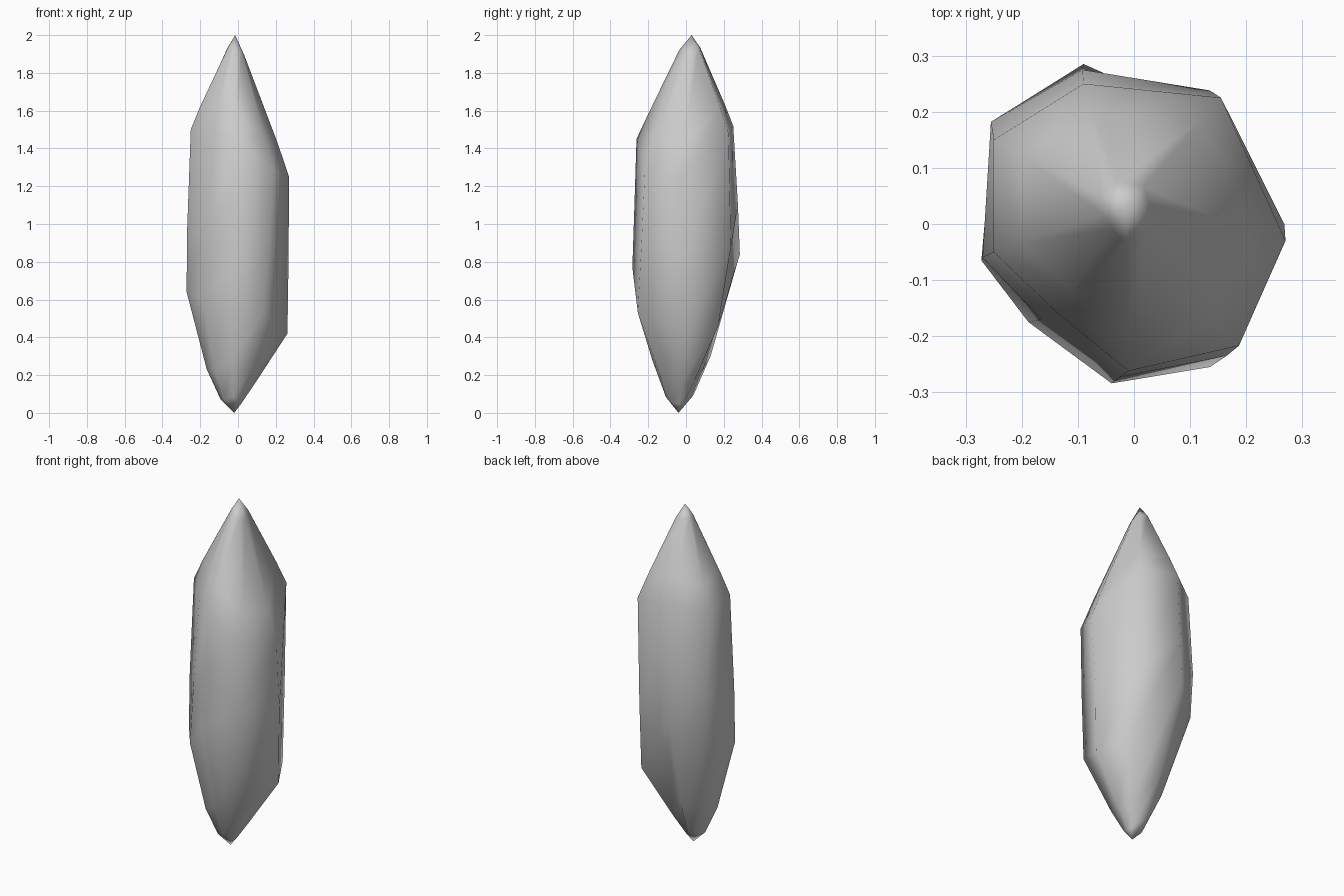
import bpy, bmesh
from mathutils import Vector

if "Cube" in bpy.data.objects:
    bpy.data.objects.remove(bpy.data.objects["Cube"])

# Each column edge: upper shoulder, middle, lower shoulder, bulges near top and low tips
columns = [
    ((-0.09, 0.25, 1.52), (-0.092, 0.275, 1.1), (-0.09, 0.285, 0.84), 0.016, 0.055),
    ((0.155, 0.225, 1.48), (0.135, 0.238, 0.88), (0.17, 0.17, 0.46), 0.014, 0.01),
    ((0.27, -0.03, 1.25), (0.268, 0.0, 0.85), (0.262, 0.0, 0.42), 0.008, 0.005),
    ((0.187, -0.217, 1.29), (0.165, -0.235, 0.9), (0.135, -0.255, 0.53), 0.012, 0.02),
    ((-0.01, -0.262, 1.45), (-0.025, -0.273, 1.1), (-0.04, -0.284, 0.77), 0.024, 0.05),
    ((-0.135, -0.16, 1.49), (-0.165, -0.17, 1.0), (-0.188, -0.175, 0.6), 0.015, 0.055),
    ((-0.25, -0.05, 1.5), (-0.27, -0.06, 0.95), (-0.272, -0.065, 0.64), 0.008, 0.055),
    ((-0.25, 0.15, 1.48), (-0.255, 0.182, 1.0), (-0.252, 0.165, 0.74), 0.012, 0.045),
]
top_tip = Vector((-0.015, 0.03, 2.0))
low_tip = Vector((-0.02, -0.04, 0.0))


def toward(tip, shoulder, t, bulge):
    """Point part-way from the tip to a shoulder, pushed outward."""
    d = shoulder - tip
    out = Vector((d.x, d.y, 0)).normalized()
    return tip + d * t + out * bulge


# Rings from the upper point down to the lower point
rings = []
for up, mid, low, tb, lb in columns:
    up, mid, low = Vector(up), Vector(mid), Vector(low)
    rings.append([toward(top_tip, up, 0.14, tb), toward(top_tip, up, 0.76, 0.008),
                  up, mid, low,
                  toward(low_tip, low, 0.36, lb), toward(low_tip, low, 0.11, lb * 0.8)])

bm = bmesh.new()
loops = [[bm.verts.new(p) for p in ring] for ring in zip(*rings)]
a, z = bm.verts.new(top_tip), bm.verts.new(low_tip)
n = len(columns)
for i in range(n):
    j = (i + 1) % n
    bm.faces.new((a, loops[0][i], loops[0][j]))
    bm.faces.new((z, loops[-1][j], loops[-1][i]))
    for r, s in zip(loops, loops[1:]):
        bm.faces.new((r[i], s[i], s[j], r[j]))
bmesh.ops.recalc_face_normals(bm, faces=bm.faces)
for f in bm.faces:
    f.smooth = True

# Crystal shard
mesh = bpy.data.meshes.new("crystal")
bm.to_mesh(mesh)
bm.free()
obj = bpy.data.objects.new("crystal", mesh)
bpy.context.collection.objects.link(obj)
